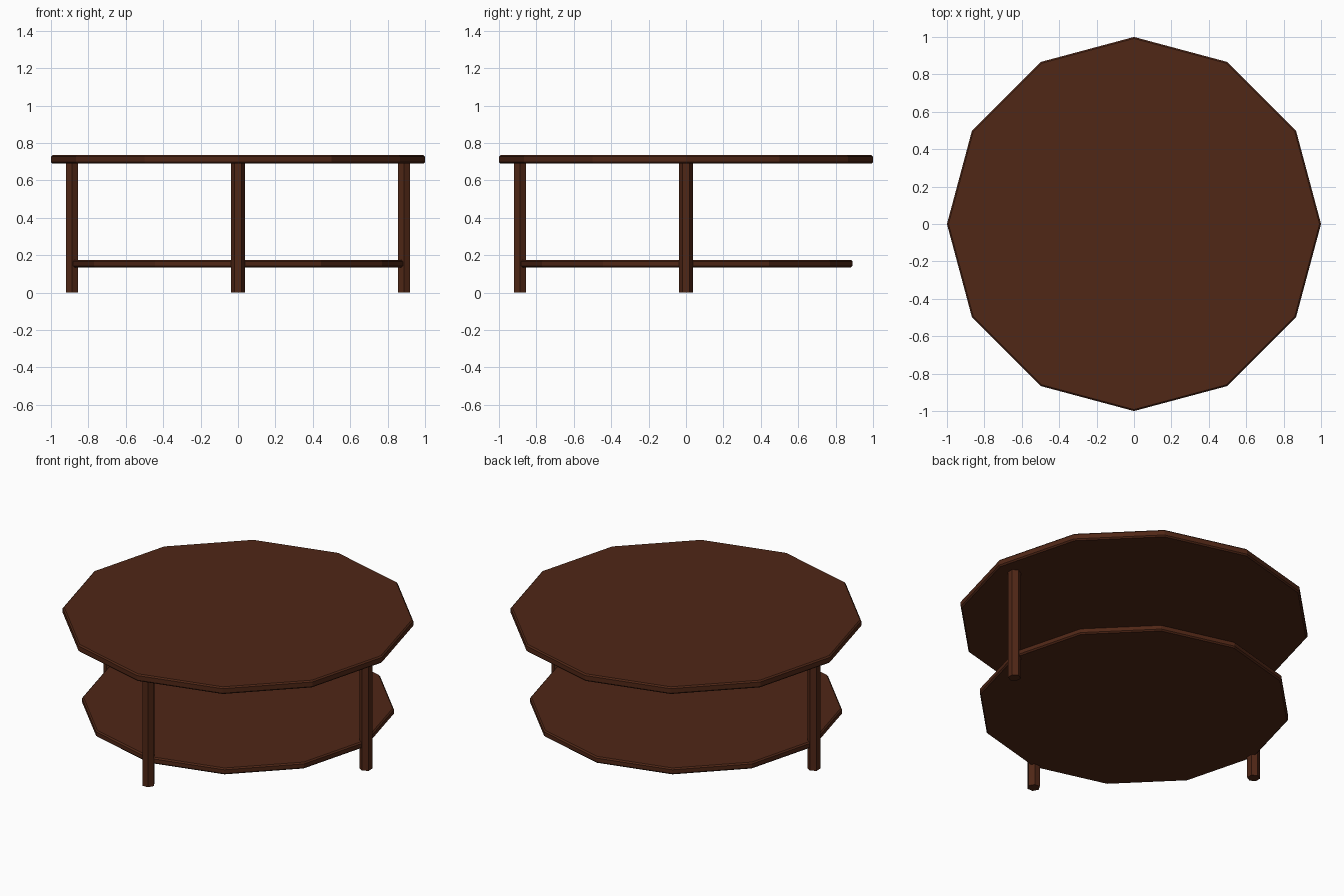
import bpy, bmesh
from math import pi, sin, cos

if "Cube" in bpy.data.objects:
    bpy.data.objects.remove(bpy.data.objects["Cube"])

wood = bpy.data.materials.new("dark_wood")
wood.diffuse_color = (0.08, 0.02, 0.008, 1)
wood.use_nodes = True
wood.node_tree.nodes["Principled BSDF"].inputs["Base Color"].default_value = wood.diffuse_color


def prism(name, sides, rings, centre=(0, 0), turn=0.0):
    """Flat-faced upright prism; rings are (radius, z) from bottom to top."""
    bm = bmesh.new()
    loops = []
    for r, z in rings:
        angles = [turn + 2 * pi * i / sides for i in range(sides)]
        loops.append([bm.verts.new((r * cos(a), r * sin(a), z)) for a in angles])
    for lo, hi in zip(loops, loops[1:]):
        for i in range(sides):
            j = (i + 1) % sides
            bm.faces.new((lo[i], lo[j], hi[j], hi[i]))
    bm.faces.new(loops[0][::-1])
    bm.faces.new(loops[-1])
    mesh = bpy.data.meshes.new(name)
    bm.to_mesh(mesh)
    bm.free()
    mesh.materials.append(wood)
    ob = bpy.data.objects.new(name, mesh)
    ob.location = (centre[0], centre[1], 0)
    bpy.context.collection.objects.link(ob)
    return ob


def board(name, radius, z0, z1, chamfer=0.008):
    """Twelve-sided board with chamfered rims."""
    return prism(name, 12, [(radius - chamfer, z0), (radius, z0 + chamfer),
                            (radius, z1 - chamfer), (radius - chamfer, z1)])


# Table top and lower shelf
board("table_top", 1.0, 0.69, 0.735)
board("lower_shelf", 0.89, 0.135, 0.175)

# Three hexagonal legs, flat side facing outward; the back is left open
for name, angle in (("right_leg", 0), ("left_leg", pi), ("front_leg", -pi / 2)):
    prism(name, 6, [(0.037, 0), (0.037, 0.692)],
          (0.887 * cos(angle), 0.887 * sin(angle)), angle + pi / 6)
